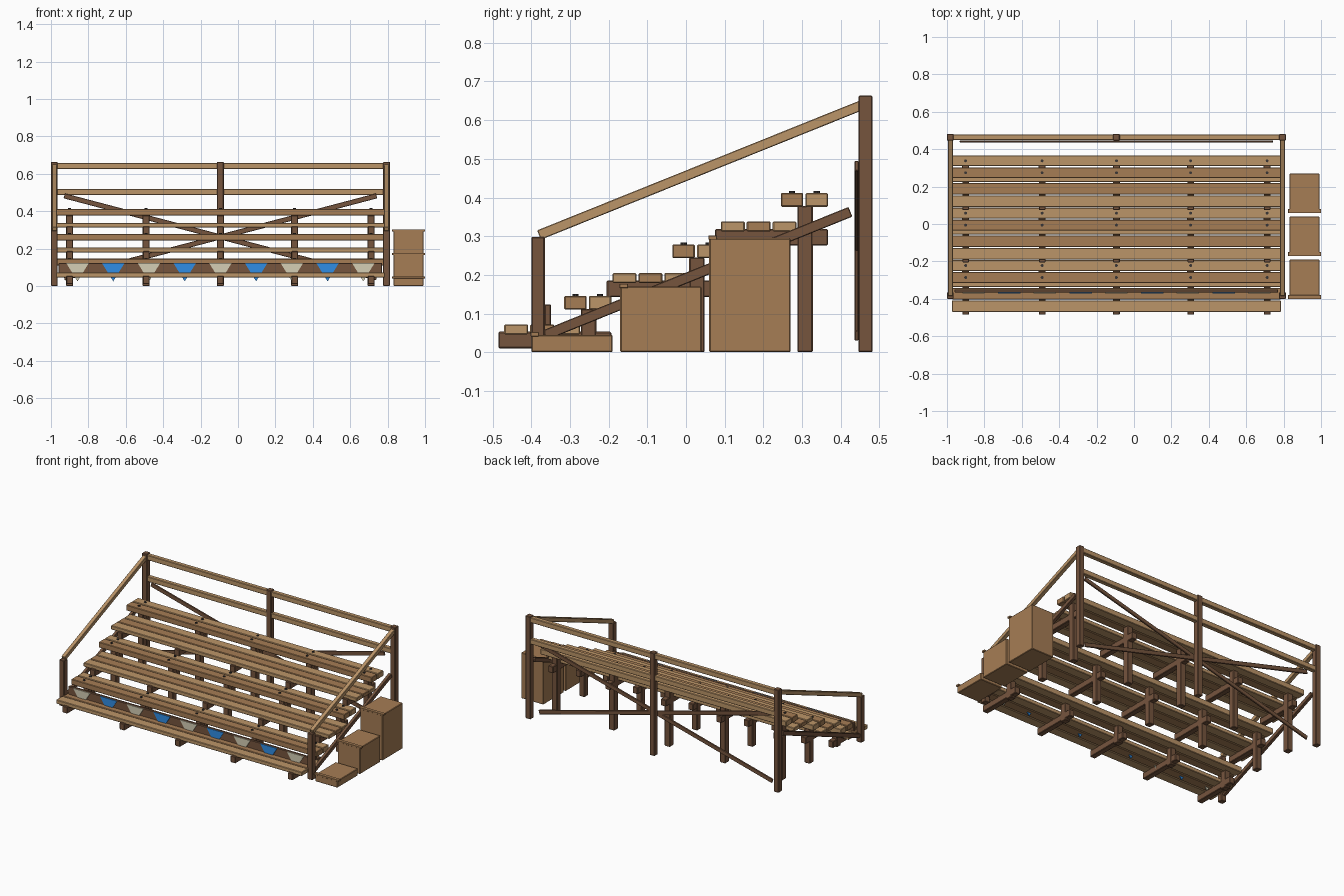
import bpy, math
from mathutils import Vector

if "Cube" in bpy.data.objects:
    bpy.data.objects.remove(bpy.data.objects["Cube"])


def material(name, rgb):
    m = bpy.data.materials.new(name)
    m.diffuse_color = (*rgb, 1)
    m.use_nodes = True
    m.node_tree.nodes["Principled BSDF"].inputs["Base Color"].default_value = m.diffuse_color
    return m


DARK = material("dark_wood", (0.18, 0.09, 0.048))
MID = material("mid_wood", (0.38, 0.205, 0.09))
LIGHT = material("light_wood", (0.50, 0.30, 0.14))
BLUE = material("blue_cloth", (0.03, 0.27, 0.78))
CREAM = material("cream_cloth", (0.66, 0.62, 0.46))
IRON = material("bolt_iron", (0.04, 0.035, 0.035))


def box(name, x, y, z, mat, bevel=0.003):
    """Bevelled box given (min, max) on each axis."""
    lo, hi = Vector((x[0], y[0], z[0])), Vector((x[1], y[1], z[1]))
    bpy.ops.mesh.primitive_cube_add(size=1, location=(lo + hi) / 2)
    ob = bpy.context.object
    ob.name = name
    ob.scale = hi - lo
    bpy.ops.object.transform_apply(location=False, rotation=False, scale=True)
    ob.data.materials.append(mat)
    if bevel:
        mod = ob.modifiers.new("Bevel", 'BEVEL')
        mod.width, mod.segments = bevel, 1
    return ob


def beam(name, a, b, thick, mat, axis):
    """Sloped beam from a to b; thick = (depth along the flat axis, height across)."""
    a, b = Vector(a), Vector(b)
    d, L = b - a, (b - a).length / 2
    t, h = thick[0] / 2, thick[1] / 2
    if axis == 'x':
        ob = box(name, (-t, t), (-L, L), (-h, h), mat, 0.002)
        ob.rotation_euler.x = math.atan2(d.z, d.y)
    else:
        ob = box(name, (-L, L), (-t, t), (-h, h), mat, 0.002)
        ob.rotation_euler.y = -math.atan2(d.z, d.x)
    ob.location = (a + b) / 2


C = -0.094                      # centre of the stand along x
SPAN = 0.888                    # half distance between end posts
PW = 0.018                      # half width of a post
PLANK = (C - 0.879, C + 0.879)
FRAMES = [C + o for o in (-0.806, -0.397, 0, 0.397, 0.806)]

# Three tiers of foot boards, seats and supports
for k in range(3):
    dy, dz = 0.28 * k, 0.133 * k
    for i, mat in enumerate((LIGHT, MID, LIGHT)):
        y = -0.47 + dy + 0.067 * i
        box("foot_board", PLANK, (y, y + 0.062), (0.046 + dz, 0.072 + dz), mat)
    for y, mat in ((-0.315, MID), (-0.251, LIGHT)):
        y += dy
        box("seat_board", PLANK, (y, y + 0.058), (0.110 + dz, 0.146 + dz), mat)
        for x in FRAMES:
            bpy.ops.mesh.primitive_cylinder_add(
                vertices=10, radius=0.008, depth=0.01,
                location=(x, y + 0.029, 0.1455 + dz))
            bpy.context.object.name = "seat_bolt"
            bpy.context.object.data.materials.append(IRON)
    for x in FRAMES:
        box("joist", (x - PW, x + PW), (-0.485 + dy, -0.193 + dy),
            (0.010 + dz, 0.053 + dz), DARK)
        box("seat_post", (x - 0.019, x + 0.019), (-0.272 + dy, -0.232 + dy),
            (0, 0.112 + dz), DARK)

# End posts, sloped handrails and stringers on both sides
for s in (-1, 1):
    x = C + s * SPAN
    box("front_post", (x - PW, x + PW), (-0.40, -0.365), (0, 0.298), DARK)
    beam("handrail", (x, -0.380, 0.303), (x, 0.470, 0.645), (0.026, 0.026), LIGHT, 'x')
    beam("stringer", (x, -0.365, 0.044), (x, 0.425, 0.363), (0.02, 0.027), DARK, 'x')

# Back posts and rails
for x in (C - SPAN, C, C + SPAN):
    box("back_post", (x - PW, x + PW), (0.446, 0.482), (0, 0.664), DARK)
for z in (0.486, 0.625):
    box("back_rail", (C - SPAN, C + SPAN), (0.450, 0.479), (z, z + 0.033), LIGHT)

# Crossed back braces
for s in (-1, 1):
    beam("back_brace", (C - s * 0.835, 0.441, 0.482), (C + s * 0.835, 0.441, 0.043),
         (0.01, 0.027), DARK, 'y')

# Front fascia with pennants
box("fascia", (C - 0.865, C + 0.865), (-0.366, -0.349), (0.06, 0.124), DARK)
for i in range(9):
    x = C + (i - 4) * 0.191
    w, y0, y1 = 0.06, -0.372, -0.367
    tri = [(x - w, 0.122), (x, 0.025), (x + w, 0.122)]
    verts = [(px, y, pz) for y in (y0, y1) for px, pz in tri]
    me = bpy.data.meshes.new("pennant")
    me.from_pydata(verts, [], [(0, 1, 2), (5, 4, 3), (0, 3, 4, 1), (1, 4, 5, 2), (2, 5, 3, 0)])
    me.materials.append(BLUE if i % 2 else CREAM)
    bpy.context.collection.objects.link(bpy.data.objects.new("pennant", me))

# Side steps with nosing strips
for k in range(3):
    y, top = -0.40 + 0.23 * k, 0.045 + 0.125 * k
    box("side_step", (0.832, 0.992), (y, y + 0.21), (0, top), MID)
    box("step_nosing", (0.824, 1.0), (y - 0.002, y + 0.02), (top - 0.004, top + 0.007), MID, 0.001)
